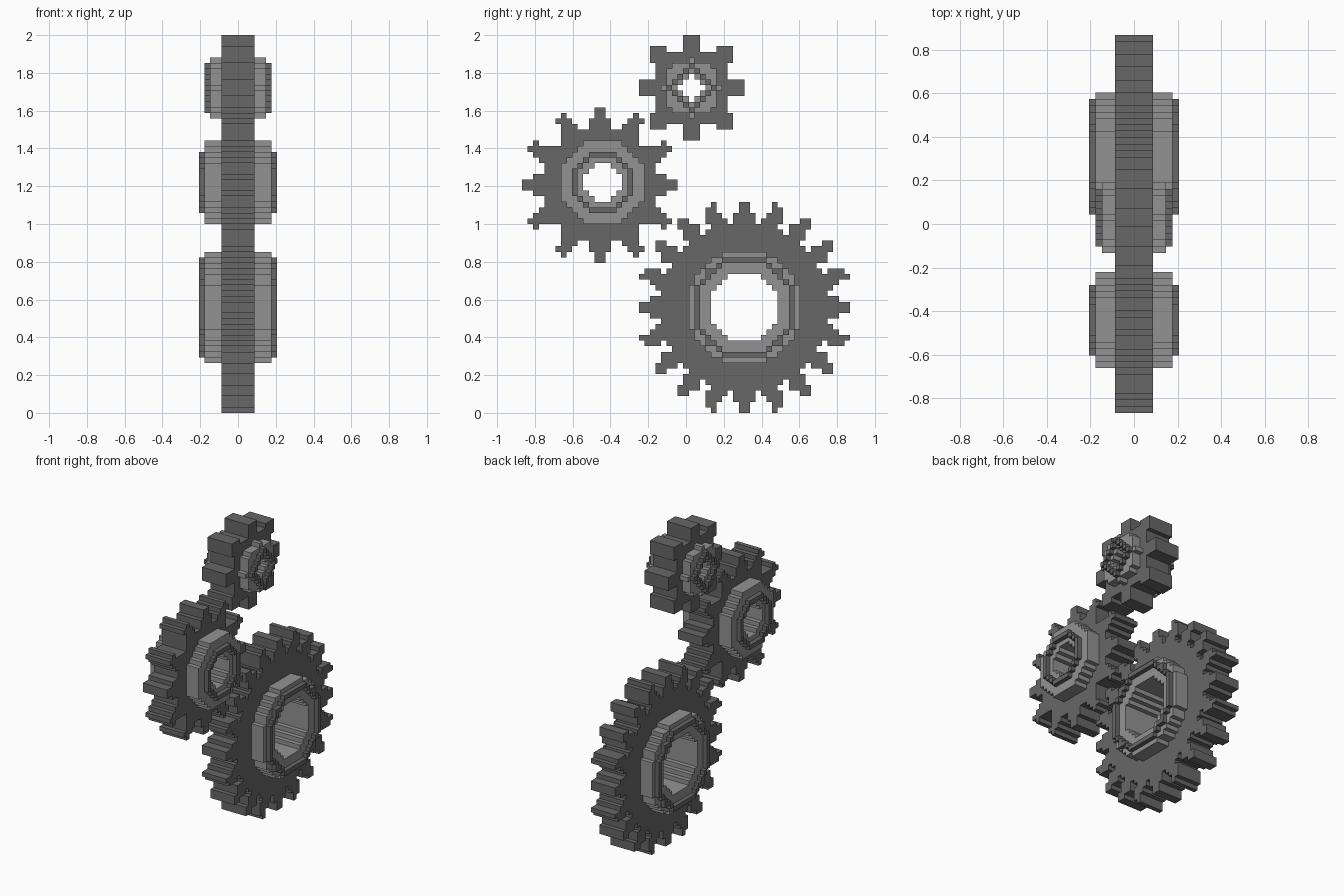
import bpy
import bmesh
import math

cube = bpy.data.objects.get("Cube")
if cube:
    bpy.data.objects.remove(cube, do_unlink=True)

S = 2 / 68            # size of one block
MID_Y = 29.5          # half the number of block columns


def material(name, value):
    m = bpy.data.materials.new(name)
    m.use_nodes = True
    col = (value, value, value, 1)
    m.diffuse_color = col
    bsdf = m.node_tree.nodes["Principled BSDF"]
    bsdf.inputs["Base Color"].default_value = col
    bsdf.inputs["Roughness"].default_value = 0.8
    return m


DARK = material("dark grey", 0.135)
LIGHT = material("light grey", 0.29)


def cells(cy, cz, reach, rule):
    """Blocks whose centre, measured from (cy, cz), satisfies the rule."""
    found = set()
    for j in range(int(cy) - reach, int(cy) + reach + 1):
        for k in range(int(cz) - reach, int(cz) + reach + 1):
            if rule(j + 0.5 - cy, k + 0.5 - cz):
                found.add((j, k))
    return found


def slab(bm, blocks, x0, x1):
    """Extrude a block mask along x, in block units."""
    verts = {}

    def vert(j, k):
        if (j, k) not in verts:
            verts[j, k] = bm.verts.new((x0 * S, (j - MID_Y) * S, k * S))
        return verts[j, k]

    faces = [bm.faces.new([vert(j, k), vert(j, k + 1), vert(j + 1, k + 1), vert(j + 1, k)])
             for j, k in sorted(blocks)]
    ext = bmesh.ops.extrude_face_region(bm, geom=faces, use_keep_orig=True)
    moved = [g for g in ext["geom"] if isinstance(g, bmesh.types.BMVert)]
    bmesh.ops.translate(bm, verts=moved, vec=((x1 - x0) * S, 0, 0))


def part(name, blocks, spans, mat):
    bm = bmesh.new()
    for x0, x1 in spans:
        slab(bm, blocks, x0, x1)
    bmesh.ops.recalc_face_normals(bm, faces=bm.faces)
    bmesh.ops.dissolve_limit(bm, angle_limit=0.01, verts=bm.verts, edges=bm.edges)
    mesh = bpy.data.meshes.new(name)
    bm.to_mesh(mesh)
    bm.free()
    mesh.materials.append(mat)
    bpy.context.collection.objects.link(bpy.data.objects.new(name, mesh))


def toothed(teeth, root, shoulder, tip):
    """Round body with stepped teeth: wide up to the shoulder, narrow to the tip."""
    def rule(y, z):
        r = math.hypot(y, z)
        if r <= root:
            return True
        step = math.tau / teeth
        a = math.atan2(y, z)
        a -= round(a / step) * step
        return r <= tip and abs(r * math.sin(a)) <= (1.1 if r > shoulder else 1.7)
    return rule


def ring(low, high):
    return lambda y, z: low < y * y + z * z <= high


def small_teeth(y, z):
    a, b = sorted((abs(y), abs(z)))
    return b < 6.5 or (a < 1.5 and b < 9.5) or (4.5 < a and b < 7.5)


def small_ridge(y, z):
    return (round(min(abs(y), abs(z))), round(max(abs(y), abs(z)))) in {(0, 4), (1, 3), (2, 2)}


# name, plate centre, hub centre, reach, plate, hub, ridge, half depth of hub
GEARS = [
    ("large", (40, 19), (40, 19), 20, toothed(20, 15.2, 17, 19.45),
     ring(38, 104), ring(70, 85), 6),
    ("middle", (14, 41), (14.5, 41.5), 15, toothed(12, 10.2, 12, 14.2),
     ring(10, 58), ring(22, 30), 6),
    ("small", (30.5, 58.5), (30.5, 58.5), 10, small_teeth,
     ring(4, 25), small_ridge, 5),
]

taken = set()
for name, centre, hub_centre, reach, plate, hub, ridge, depth in GEARS:
    hub_cells = cells(*hub_centre, reach, hub)
    # everything inside the hub, bore included, is cut from the plate
    inside = cells(*hub_centre, reach, lambda y, z: y * y + z * z < 20) | hub_cells
    plate_cells = cells(*centre, reach, plate) - inside - taken
    if name == "large":
        bore = cells(*hub_centre, reach, ring(-1, 38))
        plate_cells -= bore
    taken |= plate_cells
    part(name + "_gear_plate", plate_cells, [(-3, 3)], DARK)
    part(name + "_gear_hub", hub_cells, [(-depth, depth)], LIGHT)
    # raised rim on both hub faces
    part(name + "_gear_rim", cells(*hub_centre, reach, ridge),
         [(-depth - 1, -depth), (depth, depth + 1)], DARK)
